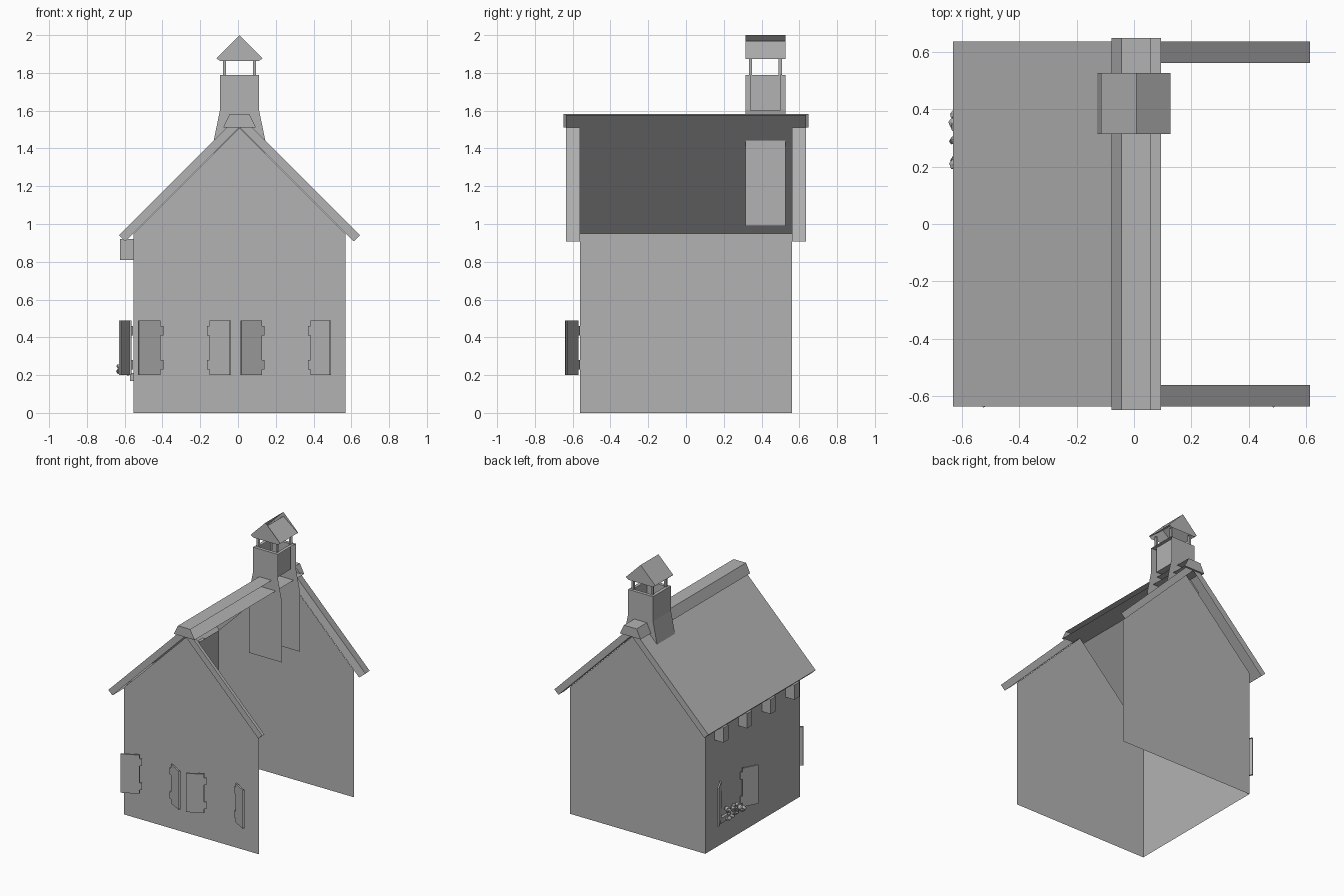
import bpy, bmesh, math, random
from mathutils import Vector, Matrix

if "Cube" in bpy.data.objects:
    bpy.data.objects.remove(bpy.data.objects["Cube"])

random.seed(4)
CX = 0.008          # centre line of the house
W = 0.56            # half width and half depth of the walls

# dark grey for the whole model
grey = bpy.data.materials.new("dark_grey")
grey.diffuse_color = (0.45, 0.45, 0.45, 1)
grey.use_nodes = True
grey.node_tree.nodes["Principled BSDF"].inputs["Base Color"].default_value = grey.diffuse_color


def finish(name, bm, cull=True, extra=None):
    """Turn a bmesh into an object; the model has no faces looking towards +x."""
    bmesh.ops.recalc_face_normals(bm, faces=bm.faces)
    bm.normal_update()
    if cull:
        gone = [f for f in bm.faces if f.normal.x > 0.62 or (extra and extra(f))]
        bmesh.ops.delete(bm, geom=gone, context='FACES')
    me = bpy.data.meshes.new(name)
    bm.to_mesh(me)
    bm.free()
    me.materials.append(grey)
    ob = bpy.data.objects.new(name, me)
    bpy.context.collection.objects.link(ob)
    return ob


def add_poly(bm, pts):
    return bm.faces.new([bm.verts.new(p) for p in pts])


def prism(profile, y0, y1):
    """Closed prism of an x-z profile running along y."""
    bm = bmesh.new()
    a = [bm.verts.new((x, y0, z)) for x, z in profile]
    b = [bm.verts.new((x, y1, z)) for x, z in profile]
    n = len(a)
    bm.faces.new(a)
    bm.faces.new(b[::-1])
    for i in range(n):
        bm.faces.new((a[i], b[i], b[(i + 1) % n], a[(i + 1) % n]))
    return bm


def add_box(bm, x0, x1, y0, y1, z0, z1, mat=None):
    m = (Matrix.Translation(((x0 + x1) / 2, (y0 + y1) / 2, (z0 + z1) / 2))
         @ Matrix.Diagonal((x1 - x0, y1 - y0, z1 - z0, 1)))
    bmesh.ops.create_cube(bm, size=1, matrix=(mat @ m) if mat else m)


# walls: two gables and the left side, open on the right
bm = bmesh.new()
for y in (-W, W):
    add_poly(bm, [(CX - W, y, 0), (CX + W, y, 0), (CX + W, y, 0.95),
                  (CX, y, 1.51), (CX - W, y, 0.95)])
add_poly(bm, [(CX - W, -W, 0), (CX - W, W, 0), (CX - W, W, 0.95), (CX - W, -W, 0.95)])
finish("walls", bm, cull=False)

# main roof
bm = prism([(CX - 0.638, 0.94), (CX, 1.578), (CX + 0.638, 0.94),
            (CX + 0.604, 0.908), (CX, 1.512), (CX - 0.604, 0.908)], -0.635, 0.635)
finish("roof", bm, extra=lambda f: f.normal.z < -0.5 and f.calc_center_median().x > 0)

# right-hand eave strips beyond the gables
bm = bmesh.new()
for s in (-1, 1):
    add_poly(bm, [(CX, s * W, 1.512), (CX, s * 0.635, 1.512),
                  (CX + 0.604, s * 0.635, 0.908), (CX + 0.604, s * W, 0.908)])
finish("overhang_strips", bm, cull=False)

# ridge cap
finish("ridge_cap", prism([(CX - 0.086, 1.512), (CX - 0.052, 1.582),
                           (CX + 0.052, 1.582), (CX + 0.086, 1.512)], -0.648, 0.648))

# chimney stack with a hollow flue
Y0, Y1 = 0.314, 0.526
bm = prism([(CX - 0.137, 0.99), (CX - 0.137, 1.44), (CX - 0.103, 1.605), (CX - 0.103, 1.79),
            (CX + 0.103, 1.79), (CX + 0.103, 1.605), (CX + 0.137, 1.44), (CX + 0.137, 0.99)], Y0, Y1)
bmesh.ops.recalc_face_normals(bm, faces=bm.faces)
bm.normal_update()
rim = [f for f in bm.faces if f.normal.z > 0.9]
bmesh.ops.inset_region(bm, faces=rim, thickness=0.036)
res = bmesh.ops.extrude_face_region(bm, geom=rim)
bmesh.ops.translate(bm, verts=[v for v in res["geom"] if isinstance(v, bmesh.types.BMVert)],
                    vec=(0, 0, -0.19))
bmesh.ops.delete(bm, geom=[f for f in rim if f.is_valid], context='FACES')
finish("chimney", bm, extra=lambda f: f.normal.z < -0.9)

# posts holding the chimney roof
bm = bmesh.new()
for x in (CX - 0.08, CX + 0.08):
    for y in (Y0 + 0.027, Y1 - 0.027):
        add_box(bm, x - 0.008, x + 0.008, y - 0.008, y + 0.008, 1.79, 1.875)
finish("chimney_posts", bm)

# chimney roof and its gables
finish("chimney_roof", prism([(CX - 0.122, 1.878), (CX, 2.0), (CX + 0.122, 1.878),
                              (CX + 0.119, 1.874), (CX, 1.968), (CX - 0.119, 1.874)], Y0, Y1))
bm = bmesh.new()
for y in (Y0, Y1):
    add_poly(bm, [(CX - 0.1, y, 1.862), (CX + 0.1, y, 1.862), (CX + 0.119, y, 1.874),
                  (CX, y, 1.968), (CX - 0.119, y, 1.874)])
finish("chimney_gables", bm, cull=False)

# brackets under the left eave
bm = bmesh.new()
for y in (-0.42, -0.14, 0.14, 0.42):
    add_box(bm, -0.625, CX - W, y - 0.03, y + 0.03, 0.81, 0.92)
finish("eave_brackets", bm)


def shutter(name, hinge, tip):
    """Half-open shutter from its hinge point to its free edge, with two hinges."""
    d = Vector(tip) - Vector(hinge)
    m = Matrix.Translation((*hinge, 0)) @ Matrix.Rotation(math.atan2(d.y, d.x), 4, 'Z')
    bm = bmesh.new()
    add_box(bm, 0, d.length, -0.006, 0.006, 0.2, 0.49, m)
    for z in (0.255, 0.435):
        add_box(bm, -0.016, 0.002, -0.006, 0.006, z - 0.026, z + 0.026, m)
    finish(name, bm)


# front shutters
for i, (h, t) in enumerate([(-0.412, -0.528), (-0.148, -0.04), (0.123, 0.015), (0.387, 0.49)]):
    shutter(f"front_shutter_{i + 1}", (h, -0.575), (t, -0.634))
# left side shutters
shutter("side_shutter_1", (-0.569, 0.147), (-0.624, 0.04))
shutter("side_shutter_2", (-0.569, 0.403), (-0.624, 0.51))

# small plants on the left wall
bm = bmesh.new()
for i in range(26):
    y = 0.2 + 0.19 * i / 25
    p = Vector((random.uniform(-0.63, -0.575), y, random.uniform(0.21, 0.265)))
    rot = Matrix.Rotation(random.uniform(0, 3), 4, (1, 0.6, 0.3))
    bmesh.ops.create_icosphere(bm, subdivisions=1, radius=random.uniform(0.014, 0.022),
                               matrix=Matrix.Translation(p) @ rot @ Matrix.Diagonal((1, 1, 0.5, 1)))
finish("plants", bm, cull=False)

# plant ledge
bm = bmesh.new()
add_box(bm, -0.572, CX - W, 0.19, 0.4, 0.17, 0.21)
finish("plant_ledge", bm)
